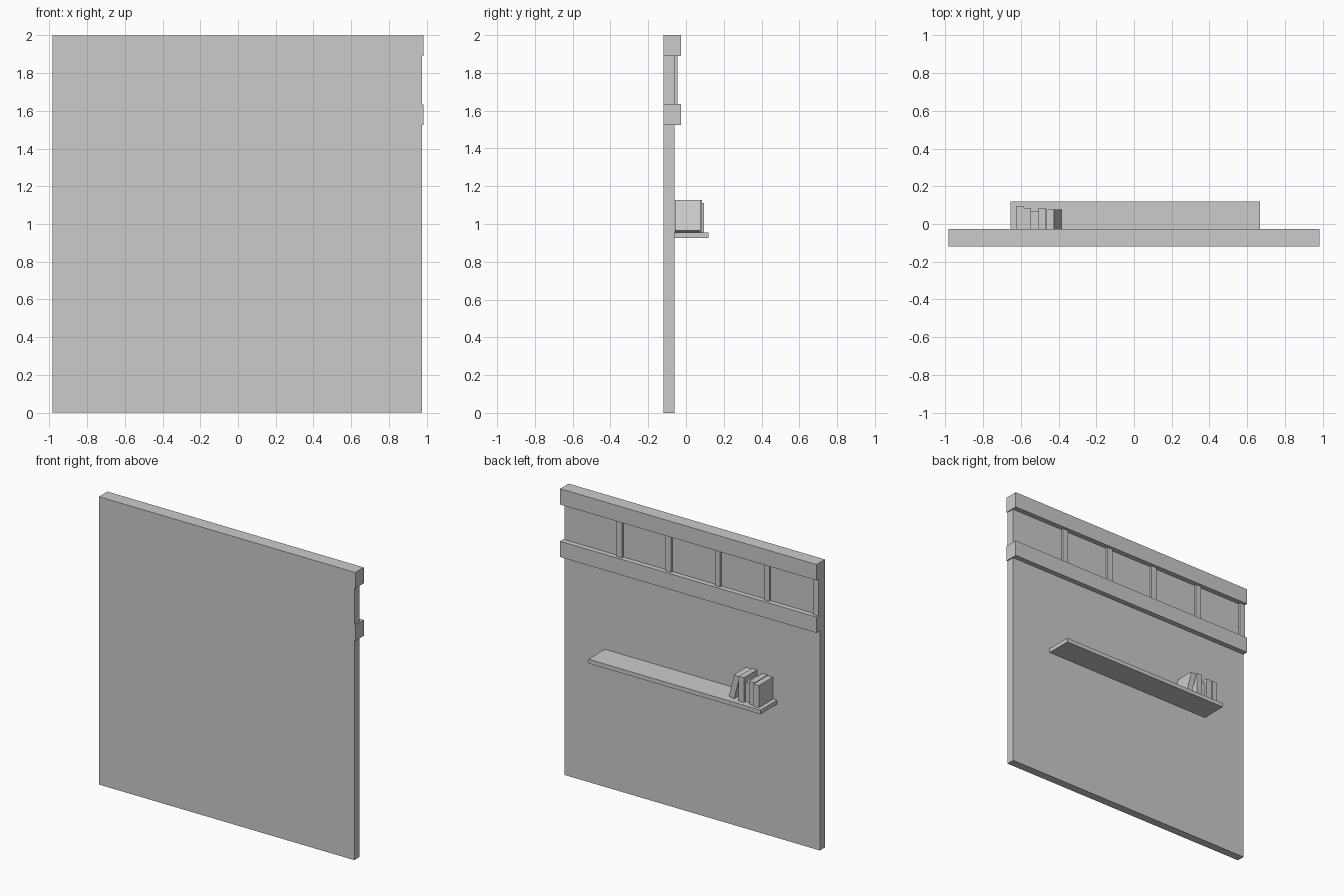
import bpy
from math import radians, sin, cos
from mathutils import Matrix, Vector

if "Cube" in bpy.data.objects:
    bpy.data.objects.remove(bpy.data.objects["Cube"])


def box(name, x0, x1, y0, y1, z0, z1):
    """Axis-aligned box between two corners, with its origin at the centre."""
    bpy.ops.mesh.primitive_cube_add(size=1, location=((x0 + x1) / 2, (y0 + y1) / 2, (z0 + z1) / 2))
    ob = bpy.context.object
    ob.name = name
    ob.data.transform(Matrix.Diagonal((x1 - x0, y1 - y0, z1 - z0, 1)))
    return ob


BACK, FACE, BAND = -0.119, -0.062, -0.026
LEFT, RIGHT = -0.985, 0.985

# Wall panel, slightly shorter than the rails at the right end
box("wall_panel", LEFT, 0.977, BACK, FACE, 0, 1.99)

# Horizontal rails
box("top_rail", LEFT, RIGHT, BACK, BAND, 1.89, 2.0)
box("lower_rail", LEFT, RIGHT, BACK, BAND, 1.525, 1.635)

# Evenly spaced battens between the rails
for i in range(5):
    x = -0.964 + i * 0.377
    box(f"batten_{i + 1}", x - 0.021, x + 0.021, FACE - 0.005, -0.046, 1.63, 1.895)

# Shelf
SHELF_TOP = 0.956
box("shelf", -0.656, 0.667, FACE, 0.119, 0.927, SHELF_TOP)

# Upright books: depth and top height
x = -0.627
for i, (y1, top) in enumerate([(0.096, 1.11), (0.086, 1.115), (0.068, 1.09), (0.086, 1.128)]):
    box(f"book_{i + 1}", x, x + 0.04, -0.058, y1, SHELF_TOP, top)
    x += 0.0405

# Leaning book, pivoting on its lower right edge
tilt, thick, length = radians(14), 0.04, 0.166
book = box("leaning_book", -thick, 0, -0.058, 0.077, 0, length)
lean = Matrix.Rotation(-tilt, 4, 'Y')
pivot = Vector((-0.385, 0, SHELF_TOP + thick * sin(tilt)))
book.location = pivot + lean @ book.location
book.rotation_euler = (0, -tilt, 0)
